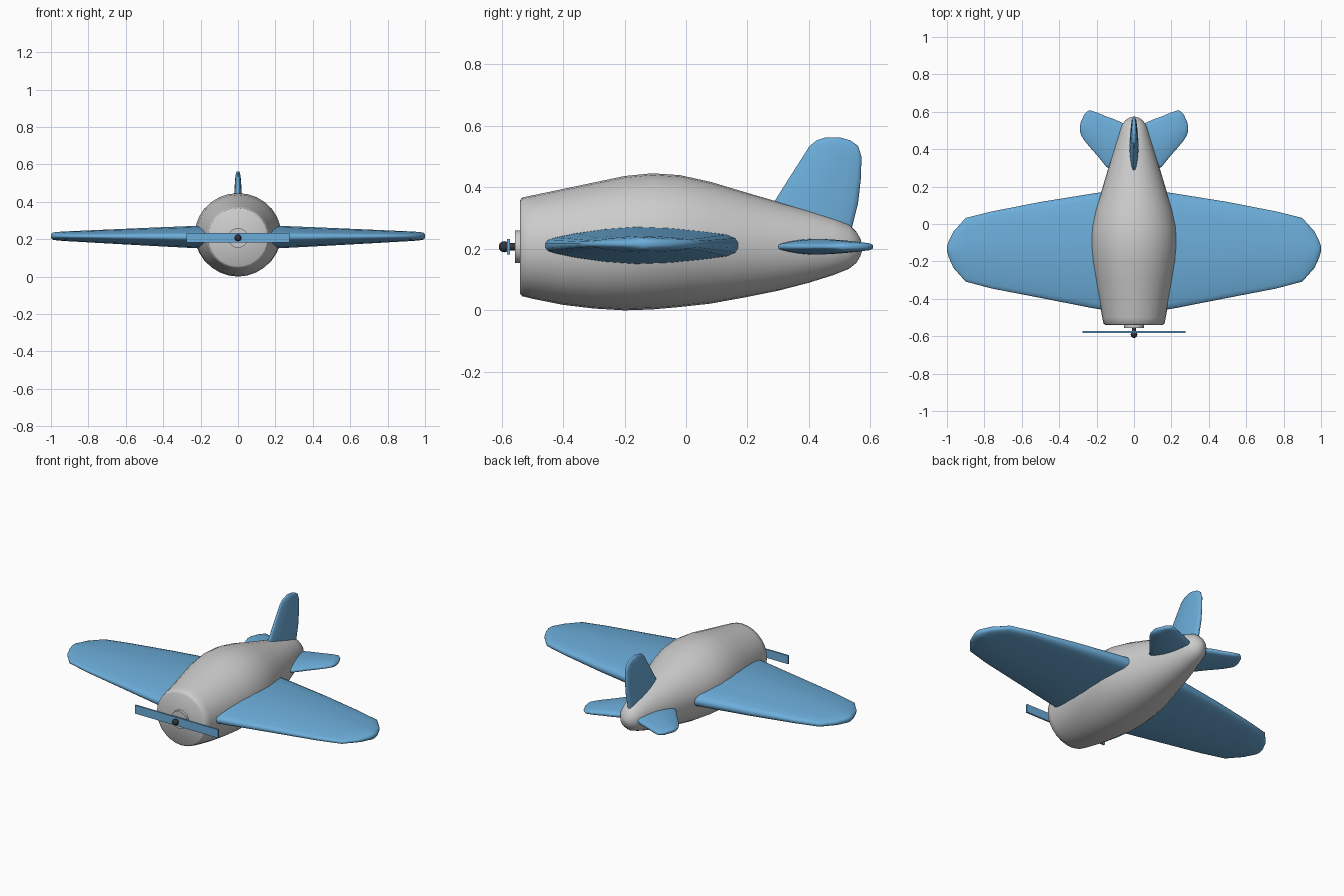
import bpy, bmesh, math
from mathutils import Vector

if "Cube" in bpy.data.objects:
    bpy.data.objects.remove(bpy.data.objects["Cube"])


def material(name, rgb):
    m = bpy.data.materials.new(name)
    m.diffuse_color = (*rgb, 1)
    m.use_nodes = True
    m.node_tree.nodes["Principled BSDF"].inputs["Base Color"].default_value = m.diffuse_color
    return m


BLUE = material("blue", (0.15, 0.42, 0.70))
DARK = material("dark", (0.03, 0.035, 0.045))


def finish(obj, mat=None, angle=45):
    if mat:
        obj.data.materials.append(mat)
    bpy.ops.object.select_all(action='DESELECT')
    obj.select_set(True)
    bpy.context.view_layer.objects.active = obj
    bpy.ops.object.shade_smooth_by_angle(angle=math.radians(angle))
    return obj


def loft(name, rings, mat=None, angle=45):
    """Skin a list of equal-length point rings and cap both ends."""
    bm = bmesh.new()
    vs = [[bm.verts.new(p) for p in ring] for ring in rings]
    n = len(vs[0])
    for a, b in zip(vs, vs[1:]):
        for i in range(n):
            j = (i + 1) % n
            bm.faces.new((a[i], a[j], b[j], b[i]))
    bm.faces.new(vs[0])
    bm.faces.new(vs[-1][::-1])
    bmesh.ops.recalc_face_normals(bm, faces=bm.faces[:])
    me = bpy.data.meshes.new(name)
    bm.to_mesh(me)
    bm.free()
    obj = bpy.data.objects.new(name, me)
    bpy.context.collection.objects.link(obj)
    return finish(obj, mat, angle)


# Airfoil: (fraction of chord, fraction of half thickness)
FOIL = [(0, 0.12), (0.012, 0.28), (0.05, 0.42), (0.15, 0.64), (0.3, 0.87), (0.47, 1.0),
        (0.65, 0.93), (0.82, 0.75), (0.94, 0.58), (0.985, 0.38), (1, 0.14)]


def foil_surface(name, stations, place):
    """stations: (span, leading y, trailing y, half thickness)."""
    rings = []
    for s, lead, trail, h in stations:
        up = [(lead + f * (trail - lead), t * h) for f, t in FOIL]
        pts = up + [(y, -t) for y, t in reversed(up)]
        rings.append([place(s, y, t) for y, t in pts])
    return loft(name, rings, BLUE, 60)


# Fuselage: (y, half width, bottom z, top z)
body = [(-0.54, 0.153, 0.055, 0.358), (-0.533, 0.163, 0.046, 0.367), (-0.5, 0.170, 0.038, 0.374),
        (-0.4, 0.187, 0.018, 0.395), (-0.3, 0.207, 0.006, 0.416), (-0.2, 0.224, 0.0, 0.437),
        (-0.11, 0.231, 0.003, 0.446), (-0.02, 0.227, 0.011, 0.440), (0.08, 0.205, 0.022, 0.418),
        (0.19, 0.170, 0.042, 0.385), (0.3, 0.137, 0.064, 0.353), (0.4, 0.107, 0.090, 0.325),
        (0.48, 0.082, 0.115, 0.300), (0.53, 0.065, 0.135, 0.280), (0.555, 0.046, 0.155, 0.255),
        (0.568, 0.026, 0.178, 0.232), (0.574, 0.006, 0.198, 0.212)]
rings = []
for y, w, lo, hi in body:
    ring = []
    for k in range(28):
        a = 2 * math.pi * k / 28
        ring.append((w * math.cos(a), y, (lo + hi) / 2 + (hi - lo) / 2 * math.sin(a)))
    rings.append(ring)
loft("fuselage", rings, None, 60)

# Wings and tailplanes, mirrored left and right
wing = [(0.1, -0.47, 0.18, 0.063), (0.22, -0.45, 0.163, 0.060), (0.5, -0.395, 0.118, 0.047),
        (0.76, -0.345, 0.067, 0.034), (0.90, -0.308, 0.032, 0.027), (0.965, -0.235, -0.04, 0.023),
        (0.99, -0.18, -0.09, 0.019), (1.0, -0.145, -0.12, 0.010)]
tail = [(0.04, 0.28, 0.530, 0.027), (0.10, 0.285, 0.558, 0.026), (0.148, 0.305, 0.575, 0.025),
        (0.20, 0.370, 0.597, 0.022), (0.24, 0.415, 0.609, 0.019), (0.265, 0.445, 0.588, 0.016),
        (0.283, 0.475, 0.548, 0.012), (0.29, 0.498, 0.522, 0.006)]
for side, sx in (("left", -1), ("right", 1)):
    foil_surface(side + "_wing", wing, lambda s, y, t: (sx * s, y, 0.21 + 0.006 * s + t))
    foil_surface(side + "_tailplane", tail, lambda s, y, t: (sx * s, y, 0.207 + t))

# Upright tail fin
fin = [(0.25, 0.26, 0.535, 0.026), (0.35, 0.285, 0.560, 0.024), (0.43, 0.335, 0.569, 0.021),
       (0.50, 0.380, 0.571, 0.017), (0.535, 0.402, 0.560, 0.014), (0.553, 0.425, 0.535, 0.011),
       (0.563, 0.455, 0.500, 0.006)]
foil_surface("tail_fin", fin, lambda s, y, t: (t, y, s))


# Nose plate, shaft, propeller and spinner
def disc(name, y0, y1, r, mat=None):
    bpy.ops.mesh.primitive_cylinder_add(vertices=24, radius=r, depth=y1 - y0,
                                        location=(0, (y0 + y1) / 2, 0.207),
                                        rotation=(math.pi / 2, 0, 0))
    obj = bpy.context.object
    obj.name = name
    return finish(obj, mat, 30)


disc("nose_plate", -0.557, -0.53, 0.053)
disc("propeller_shaft", -0.59, -0.55, 0.012, DARK)

bpy.ops.mesh.primitive_cube_add(size=1, location=(0, -0.578, 0.207))
prop = bpy.context.object
prop.name = "propeller"
prop.scale = (0.55, 0.01, 0.05)
finish(prop, BLUE, 30)

bpy.ops.mesh.primitive_uv_sphere_add(segments=16, ring_count=10, radius=0.018,
                                     location=(0, -0.591, 0.207))
spinner = bpy.context.object
spinner.name = "spinner"
finish(spinner, DARK, 60)
